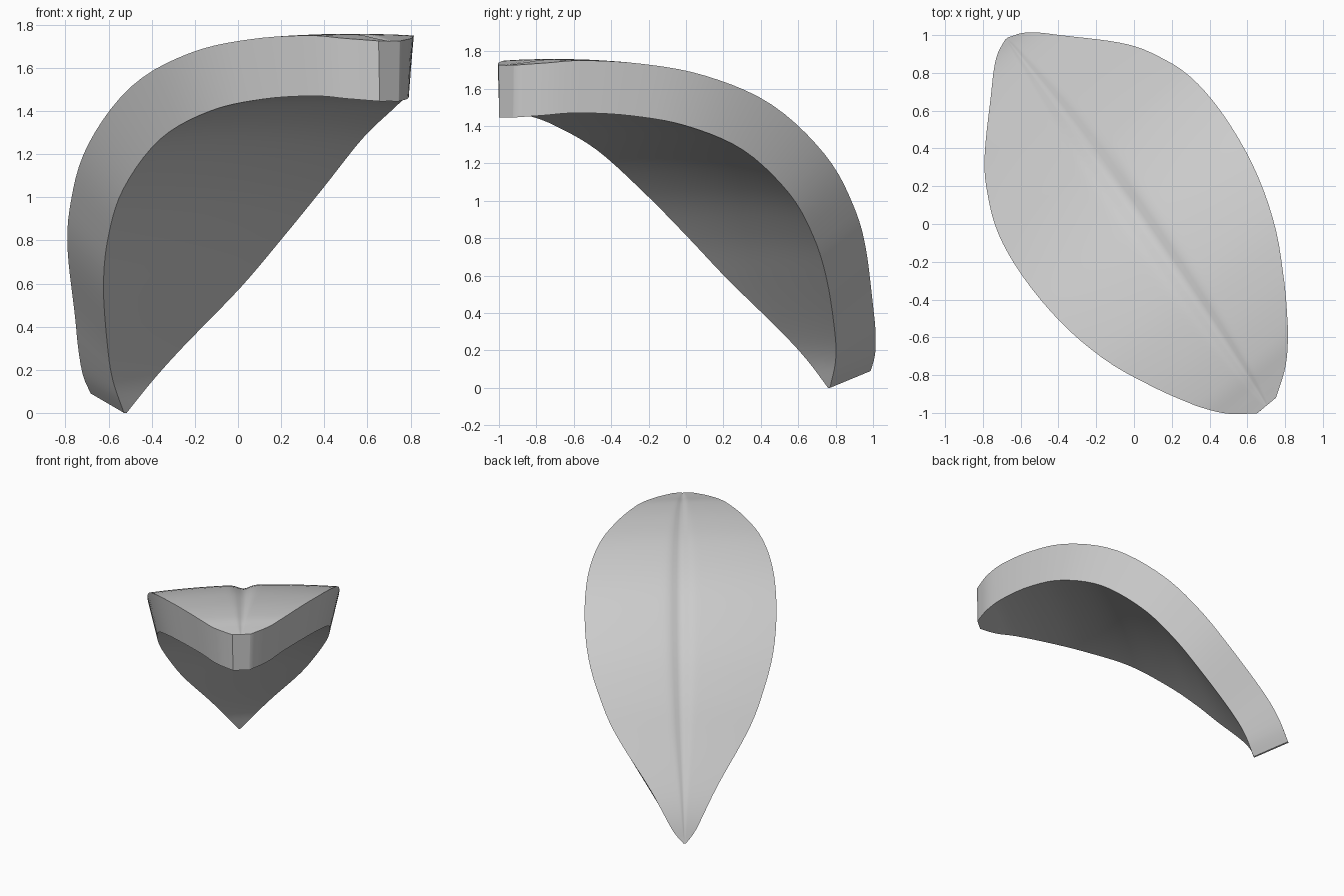
import bpy, bmesh, math
from mathutils import Vector

cube = bpy.data.objects.get("Cube")
if cube:
    bpy.data.objects.remove(cube, do_unlink=True)

THICKNESS = 0.28
COLS = 48
STEPS = 5
HEADING = math.radians(-54.7)
SKEW = 0.08

# Underside rim: distance along the blade, half width, height
RIM = [Vector(p) for p in (
    (-0.926, 0.008, 0), (-0.872, 0.12, 0.15), (-0.775, 0.23, 0.31),
    (-0.575, 0.412, 0.58), (-0.395, 0.525, 0.81), (-0.175, 0.6, 1.04),
    (0.13, 0.608, 1.27), (0.45, 0.545, 1.40), (0.72, 0.425, 1.455),
    (0.95, 0.285, 1.47), (1.09, 0.18, 1.457), (1.19, 0.058, 1.445))]


def smooth_path(pts, steps):
    """Curve running through all the points."""
    ext = [2 * pts[0] - pts[1]] + pts + [2 * pts[-1] - pts[-2]]
    out = []
    for a, b, c, d in zip(ext, ext[1:], ext[2:], ext[3:]):
        for i in range(steps):
            t = i / steps
            out.append(b + (c - a) * t / 2 + (2 * a - 5 * b + 4 * c - d) * t * t / 2
                       + (3 * b - a - 3 * c + d) * t ** 3 / 2)
    return out + [pts[-1]]


path = smooth_path(RIM, STEPS)
along = Vector((math.cos(HEADING), math.sin(HEADING), 0))
across = Vector((-along.y, along.x, 0))
up = Vector((0, 0, 1))
bm = bmesh.new()


def sheet(lift, spread, crease):
    """Gently arched sheet, raised off the rim and creased down the middle."""
    rows = []
    for i, p in enumerate(path):
        tangent = path[min(i + 1, len(path) - 1)] - path[max(i - 1, 0)]
        normal = (up * tangent.x - along * tangent.z).normalized()
        if normal.dot(along) > 0:
            normal = up
        row = []
        for j in range(COLS + 1):
            t = 2 * j / COLS - 1
            arch = 0.09 * p.y * (1 - t * t) - crease * math.exp(-(t / 0.08) ** 2)
            side = 0.015 + p.y * (0.04 + spread * t)
            row.append(bm.verts.new(along * (p.x - SKEW * p.y * t) + across * side
                                    + up * p.z + normal * (lift + arch * p.y)))
        rows.append(row)
    for r, s in zip(rows, rows[1:]):
        for j in range(COLS):
            bm.faces.new((r[j], s[j], s[j + 1], r[j + 1]))
    # Outline of the sheet, in order
    return (rows[0] + [r[-1] for r in rows[1:-1]] + rows[-1][::-1]
            + [r[0] for r in rows[-2:0:-1]])


# Underside, outer side and the wall joining their outlines
inner = sheet(0, 1, 0)
outer = sheet(THICKNESS, 1.11, 0.045)
for k in range(len(inner)):
    bm.faces.new((inner[k - 1], inner[k], outer[k], outer[k - 1]))
bmesh.ops.recalc_face_normals(bm, faces=bm.faces)

mesh = bpy.data.meshes.new("curved_blade")
bm.to_mesh(mesh)
bm.free()
blade = bpy.data.objects.new("curved_blade", mesh)
bpy.context.collection.objects.link(blade)
bpy.context.view_layer.objects.active = blade
blade.select_set(True)
bpy.ops.object.shade_smooth_by_angle(angle=math.radians(35))

# Plain grey colour
GREY = (0.6, 0.6, 0.6, 1)
mat = bpy.data.materials.new("light_grey")
mat.use_nodes = True
mat.diffuse_color = GREY
mat.node_tree.nodes["Principled BSDF"].inputs["Base Color"].default_value = GREY
blade.data.materials.append(mat)
